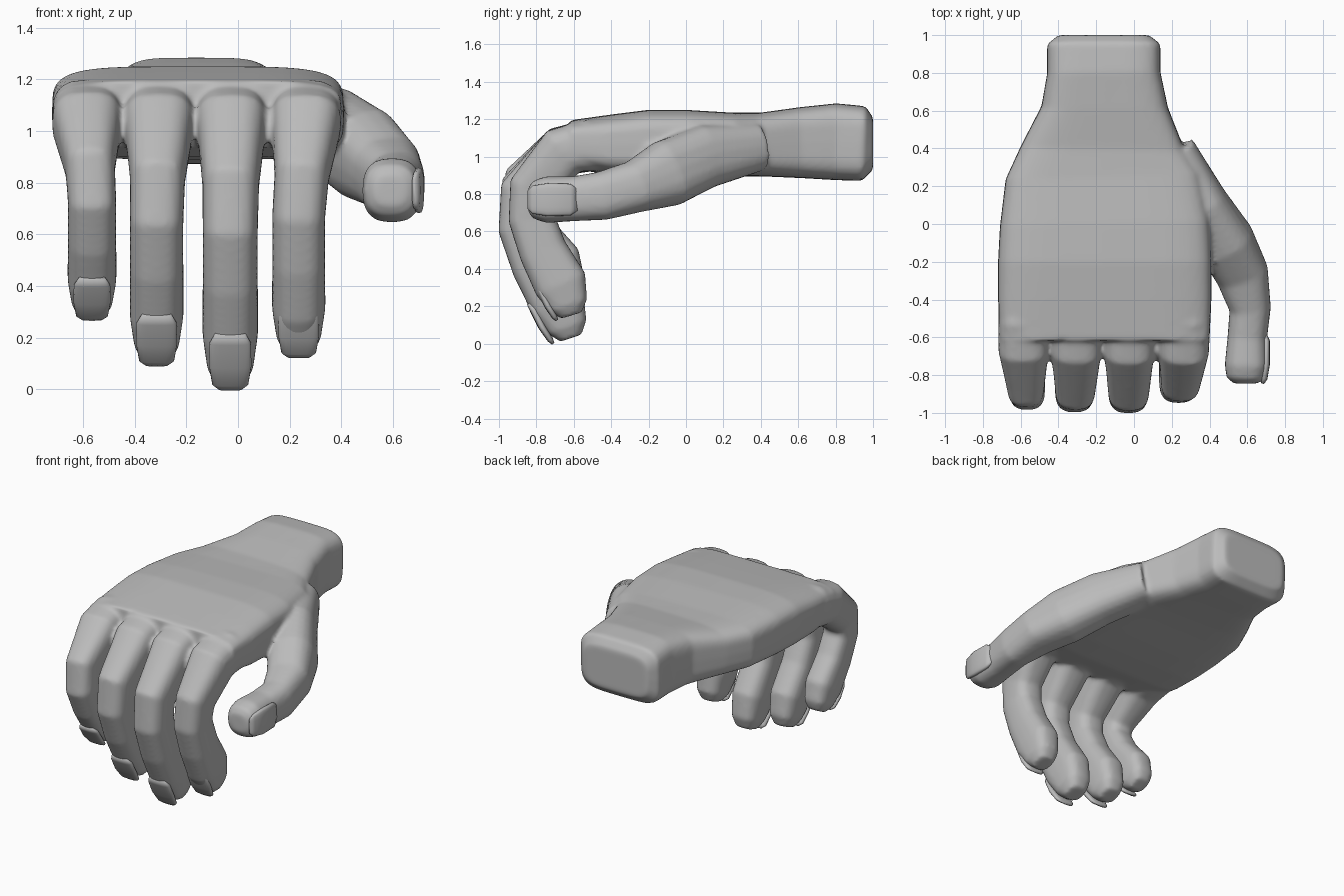
import bpy, bmesh, math
from mathutils import Vector

if "Cube" in bpy.data.objects:
    bpy.data.objects.remove(bpy.data.objects["Cube"])

# One plain grey
grey = bpy.data.materials.new("warm_grey")
grey.use_nodes = True
colour = (0.5, 0.5, 0.5, 1)
grey.diffuse_color = colour
grey.node_tree.nodes["Principled BSDF"].inputs["Base Color"].default_value = colour


def loft(bm, sections, power=2.6, sides=20):
    """Skin rounded sections (centre, half width, half height) along a path."""
    pts = [Vector(s[0]) for s in sections]
    rings = []
    for i, (c, hw, hh) in enumerate(sections):
        tangent = (pts[min(i + 1, len(pts) - 1)] - pts[max(i - 1, 0)]).normalized()
        side = Vector((1, 0, 0))
        side = (side - tangent * side.dot(tangent)).normalized()
        up = tangent.cross(side)
        ring = []
        for k in range(sides):
            a = 2 * math.pi * k / sides
            u, v = (math.copysign(abs(t) ** (2 / power), t) for t in (math.cos(a), math.sin(a)))
            ring.append(bm.verts.new(pts[i] + side * u * hw + up * v * hh))
        rings.append(ring)
    for r, q in zip(rings, rings[1:]):
        for k in range(sides):
            j = (k + 1) % sides
            bm.faces.new((r[k], r[j], q[j], q[k]))
    bm.faces.new(rings[0][::-1])
    bm.faces.new(rings[-1])


def finish(bm, name):
    bmesh.ops.recalc_face_normals(bm, faces=bm.faces)
    mesh = bpy.data.meshes.new(name)
    bm.to_mesh(mesh)
    bm.free()
    mesh.materials.append(grey)
    mesh.shade_smooth()
    ob = bpy.data.objects.new(name, mesh)
    bpy.context.collection.objects.link(ob)
    return ob


hand = bmesh.new()

# Palm and wrist: y, left and right edges, bottom and top
palm = [(1.0, -.40, .08, .93, 1.21), (.95, -.46, .14, .87, 1.27),
        (.8, -.46, .14, .875, 1.285), (.62, -.49, .18, .885, 1.265),
        (.4, -.60, .27, .895, 1.235), (.25, -.68, .35, .895, 1.235),
        (0, -.71, .40, .89, 1.25), (-.2, -.72, .41, .89, 1.25),
        (-.4, -.72, .41, .90, 1.225), (-.62, -.71, .40, .94, 1.195)]
loft(hand, [(((a + b) / 2, y, (lo + hi) / 2), (b - a) / 2, (hi - lo) / 2)
            for y, a, b, lo, hi in palm], power=4.5, sides=40)

# Thumb
loft(hand, [((.20, .38, 1.05), .13, .13), ((.36, .10, 1.0), .14, .17),
            ((.49, -.10, .91), .15, .18), ((.575, -.27, .84), .14, .14),
            ((.615, -.45, .79), .11, .13), ((.60, -.6, .775), .105, .12),
            ((.595, -.75, .77), .115, .125), ((.59, -.82, .77), .10, .10),
            ((.59, -.845, .77), .06, .06)])

# Shared finger shape: y, z, half width, half thickness
shape = [(-.35, 1.06, .12, .12), (-.52, 1.06, .135, .14), (-.655, 1.03, .135, .14),
         (-.865, .79, .11, .14), (-.875, .62, .107, .13), (-.80, .42, .107, .135),
         (-.685, .22, .108, .15), (-.635, .09, .09, .11), (-.615, .03, .06, .06)]
nail = [(-.84, .215, .06, .012), (-.815, .18, .08, .02), (-.77, .09, .082, .02),
        (-.725, .02, .07, .016), (-.71, .0, .045, .008)]

# Fingers: name, knuckle x, tip x, length scale, reach scale, thickness
fingers = [("little", -.585, -.565, .74, 1.0, .88), ("ring", -.305, -.315, .91, 1.0, .97),
           ("middle", -.025, -.03, 1.0, 1.0, 1.0), ("index", .265, .235, .88, .82, .96)]


def place(points, x0, x1, length, reach, thick):
    out = []
    for y, z, w, h in points:
        drop = 1.04 - z
        x = x0 + (x1 - x0) * min(max(drop / .4, 0), 1)
        if drop > .05:
            y, z, w, h = -.6 + (y + .6) * reach, 1.04 - drop * length, w * thick, h * thick
        out.append(((x, y, z), w, h))
    return out


for name, *pose in fingers:
    loft(hand, place(shape, *pose), power=2.8)
    bm = bmesh.new()
    loft(bm, place(nail, *pose), power=3)
    finish(bm, name + "_fingernail")

# Thumbnail on the outer side of the thumb
bm = bmesh.new()
loft(bm, [((.69, -.58, .77), .012, .06), ((.70, -.62, .77), .02, .085),
          ((.70, -.74, .77), .02, .088), ((.69, -.82, .77), .016, .075),
          ((.68, -.845, .77), .008, .05)], power=3)
finish(bm, "thumbnail")

# Fuse palm, thumb and fingers into one soft skin
skin = finish(hand, "hand")
remesh = skin.modifiers.new("fuse", 'REMESH')
remesh.mode = 'VOXEL'
remesh.voxel_size = .014
remesh.use_smooth_shade = True
soften = skin.modifiers.new("soften", 'SMOOTH')
soften.factor = .5
soften.iterations = 6
